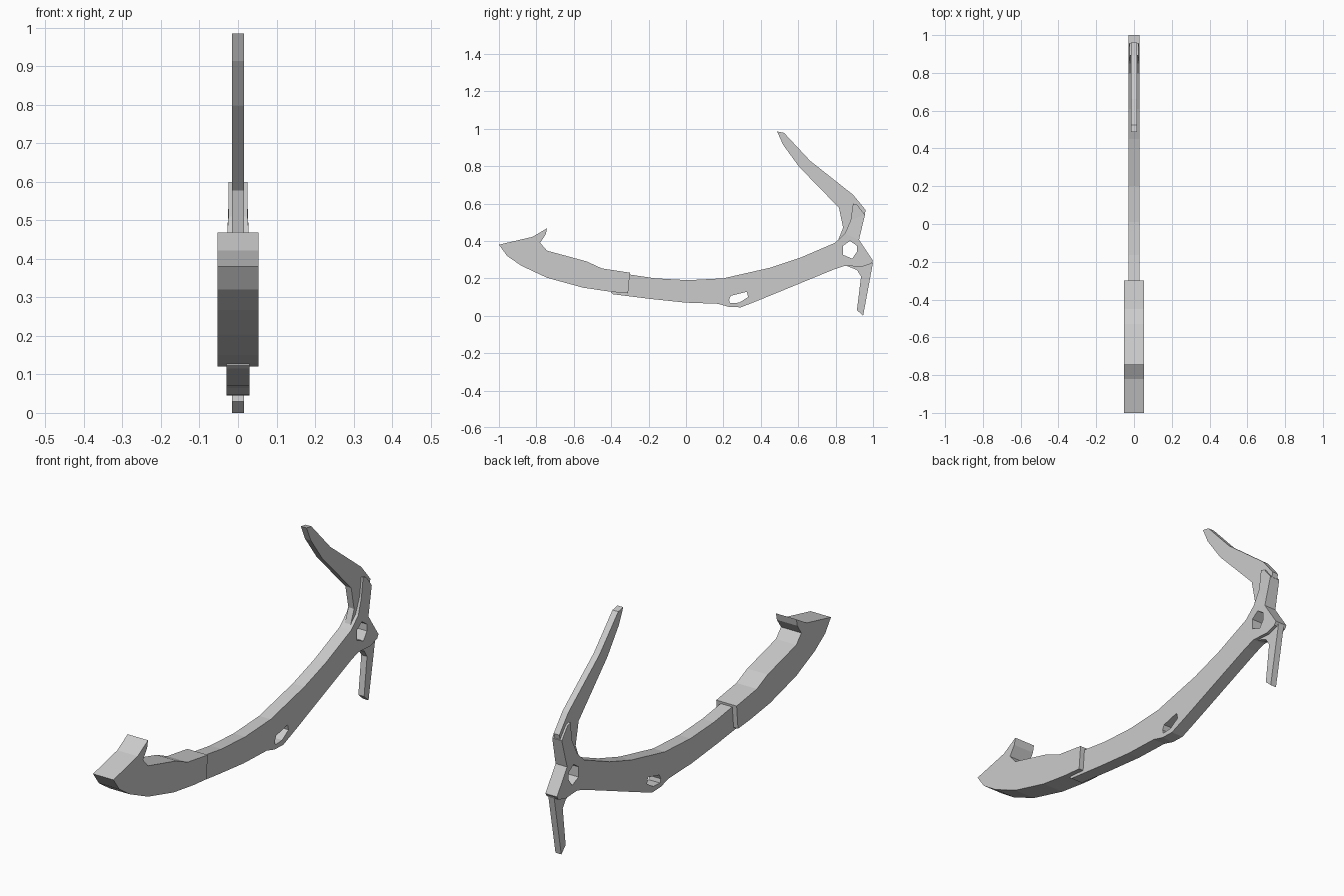
import bpy
from mathutils import Matrix

if "Cube" in bpy.data.objects:
    bpy.data.objects.remove(bpy.data.objects["Cube"])

# local x,y,z of a flat profile -> world y,z,x
TO_SIDE = Matrix(((0, 0, 1, 0), (1, 0, 0, 0), (0, 1, 0, 0), (0, 0, 0, 1)))


def plate(name, half_width, *loops):
    """Extrude a (y, z) outline, with optional hole outlines, along x."""
    curve = bpy.data.curves.new(name + "_profile", 'CURVE')
    curve.dimensions = '2D'
    curve.fill_mode = 'BOTH'
    curve.extrude = half_width
    for loop in loops:
        s = curve.splines.new('POLY')
        s.points.add(len(loop) - 1)
        for p, (y, z) in zip(s.points, loop):
            p.co = (y, z, 0, 1)
        s.use_cyclic_u = True
    ob = bpy.data.objects.new(name, curve)
    bpy.context.collection.objects.link(ob)
    bpy.ops.object.select_all(action='DESELECT')
    ob.select_set(True)
    bpy.context.view_layer.objects.active = ob
    bpy.ops.object.convert(target='MESH')
    ob = bpy.context.view_layer.objects.active
    ob.data.transform(TO_SIDE)
    bpy.ops.object.mode_set(mode='EDIT')
    bpy.ops.mesh.select_all(action='SELECT')
    bpy.ops.mesh.remove_doubles(threshold=0.0005)
    bpy.ops.mesh.normals_make_consistent(inside=False)
    bpy.ops.object.mode_set(mode='OBJECT')
    for poly in ob.data.polygons:
        poly.use_smooth = False
    return ob


# curved shaft with head clamp, slot and head hole
shaft = plate("shaft", 0.03,
    [(-.40, .123), (-.30, .22), (-.165, .2), (.01, .19), (.2, .2), (.45, .257),
     (.61, .31), (.797, .39), (.85, .44), (.88, .51), (.893, .60), (.915, .593),
     (.957, .54), (.925, .406), (1, .294), (.99, .278), (.94, .262), (.85, .267),
     (.797, .25), (.395, .085), (.294, .045), (.23, .047), (.17, .064), (0, .07),
     (-.19, .09), (-.39, .115)],
    [(.24, .107), (.325, .128), (.332, .10), (.285, .07), (.235, .067), (.23, .085)],
    [(.84, .374), (.877, .40), (.914, .374), (.914, .342), (.888, .305), (.84, .326)])
# clamp narrows slightly towards the pick
for v in shaft.data.vertices:
    if v.co.z > 0.5:
        v.co.x *= 0.83

# thick hand grip with hooked pommel
plate("grip", 0.053,
    [(-1, .38), (-.82, .422), (-.743, .468), (-.75, .435), (-.78, .39), (-.743, .348),
     (-.53, .29), (-.45, .253), (-.3, .23), (-.31, .12), (-.4, .128), (-.55, .15),
     (-.743, .203), (-.88, .267), (-.957, .32)])

# long thin pick blade
plate("pick", 0.015,
    [(.487, .985), (.524, .978), (.663, .829), (.893, .647), (.961, .565), (.954, .535),
     (.92, .42), (.81, .395), (.84, .47), (.818, .577), (.604, .797), (.519, .914)])

# rear spike
plate("rear_spike", 0.015,
    [(.85, .27), (.914, .245), (.936, .21), (.914, .03), (.947, 0), (1, .285),
     (.95, .285)])
